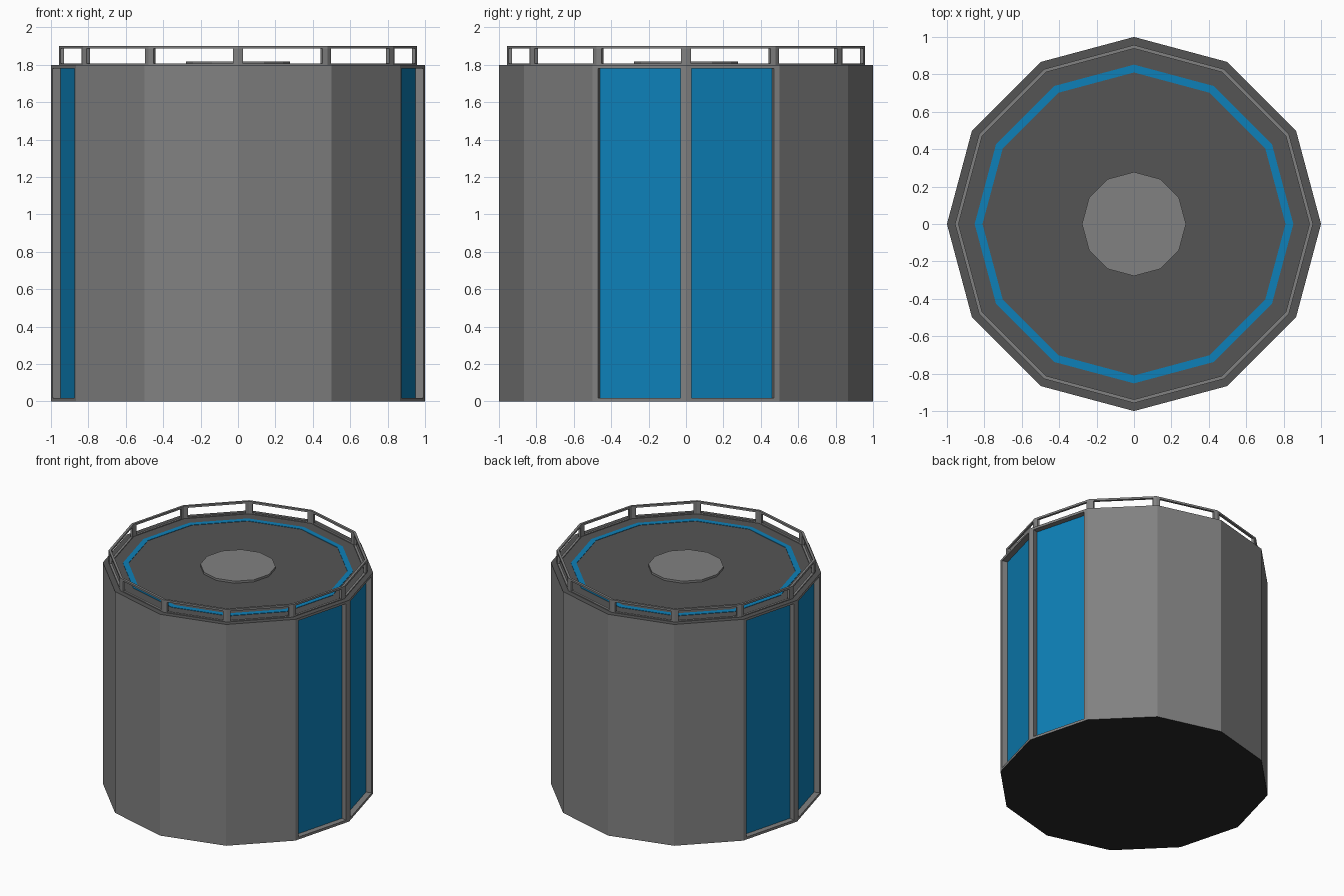
import bpy, bmesh, math
from mathutils import Vector

SIDES = 12
TOP = 1.8

cube = bpy.data.objects.get("Cube")
if cube:
    bpy.data.objects.remove(cube, do_unlink=True)


def material(name, rgb):
    mat = bpy.data.materials.new(name)
    mat.use_nodes = True
    mat.diffuse_color = (*rgb, 1)
    mat.node_tree.nodes["Principled BSDF"].inputs["Base Color"].default_value = (*rgb, 1)
    return mat


grey = material("mid grey", (0.22, 0.22, 0.22))
dark = material("dark grey", (0.09, 0.09, 0.09))
blue = material("blue", (0.004, 0.216, 0.48))
black = material("near black", (0.02, 0.02, 0.02))


def corner(radius, i):
    a = math.tau * i / SIDES
    return Vector((radius * math.cos(a), radius * math.sin(a)))


def polygon(radius):
    return [corner(radius, i) for i in range(SIDES)]


def add_prism(bm, points, z0, z1):
    """Extrude a flat outline from z0 to z1."""
    base = bm.faces.new([bm.verts.new((p.x, p.y, z0)) for p in points])
    out = bmesh.ops.extrude_face_region(bm, geom=[base], use_keep_orig=True)
    for v in out["geom"]:
        if isinstance(v, bmesh.types.BMVert):
            v.co.z = z1


def add_ring(bm, outer, inner, z0, z1):
    """Closed twelve-sided band with a rectangular section."""
    section = [(outer, z0), (outer, z1), (inner, z1), (inner, z0)]
    loops = [[bm.verts.new((*corner(r, i), z)) for r, z in section] for i in range(SIDES)]
    for i in range(SIDES):
        a, b = loops[i], loops[(i + 1) % SIDES]
        for k in range(4):
            n = (k + 1) % 4
            bm.faces.new((a[k], b[k], b[n], a[n]))


def finish(bm, name, *mats):
    bmesh.ops.recalc_face_normals(bm, faces=bm.faces[:])
    mesh = bpy.data.meshes.new(name)
    bm.to_mesh(mesh)
    bm.free()
    for m in mats:
        mesh.materials.append(m)
    obj = bpy.data.objects.new(name, mesh)
    bpy.context.collection.objects.link(obj)
    return obj


# Tank body: grey walls, dark roof, near-black underside
bm = bmesh.new()
add_prism(bm, polygon(1), 0, TOP)
bmesh.ops.recalc_face_normals(bm, faces=bm.faces[:])
bm.normal_update()
for f in bm.faces:
    f.material_index = 1 if f.normal.z > 0.5 else 2 if f.normal.z < -0.5 else 0

# Recessed blue panels on the two walls at each side
for f in [f for f in bm.faces if abs(f.normal.x) > 0.9]:
    bmesh.ops.inset_individual(bm, faces=[f], thickness=0.028)
    normal = f.normal.copy()
    middle = f.calc_center_median()
    along = normal.cross(Vector((0, 0, 1)))
    for v in f.verts:
        side = math.copysign(1, (v.co - middle).dot(along))
        v.co -= along * side * 0.011
    # Step back to make the frame depth
    out = bmesh.ops.inset_individual(bm, faces=[f], thickness=0)
    for g in out["faces"]:
        g.material_index = 0
    for v in f.verts:
        v.co -= normal * 0.045
    f.material_index = 3
finish(bm, "tank_body", grey, dark, black, blue)

# Painted ring on the roof
bm = bmesh.new()
add_ring(bm, 0.852, 0.81, TOP - 0.002, TOP + 0.003)
finish(bm, "roof_ring", blue)

# Central hatch
bm = bmesh.new()
add_prism(bm, polygon(0.278), TOP - 0.002, TOP + 0.017)
finish(bm, "roof_hatch", grey)

# Railing: top rail, low kerb and a bent post on each corner
OUT, IN, HALF = 0.957, 0.938, 0.028
bm = bmesh.new()
add_ring(bm, OUT, IN, 1.886, 1.902)
add_ring(bm, OUT, IN, TOP, TOP + 0.007)
for i in range(SIDES):
    def near(radius, step):
        here = corner(radius, i)
        return here + (corner(radius, i + step) - here).normalized() * HALF
    outline = [near(OUT, -1), corner(OUT, i), near(OUT, 1),
               near(IN, 1), corner(IN, i), near(IN, -1)]
    add_prism(bm, outline, TOP, 1.89)
finish(bm, "roof_railing", grey)
